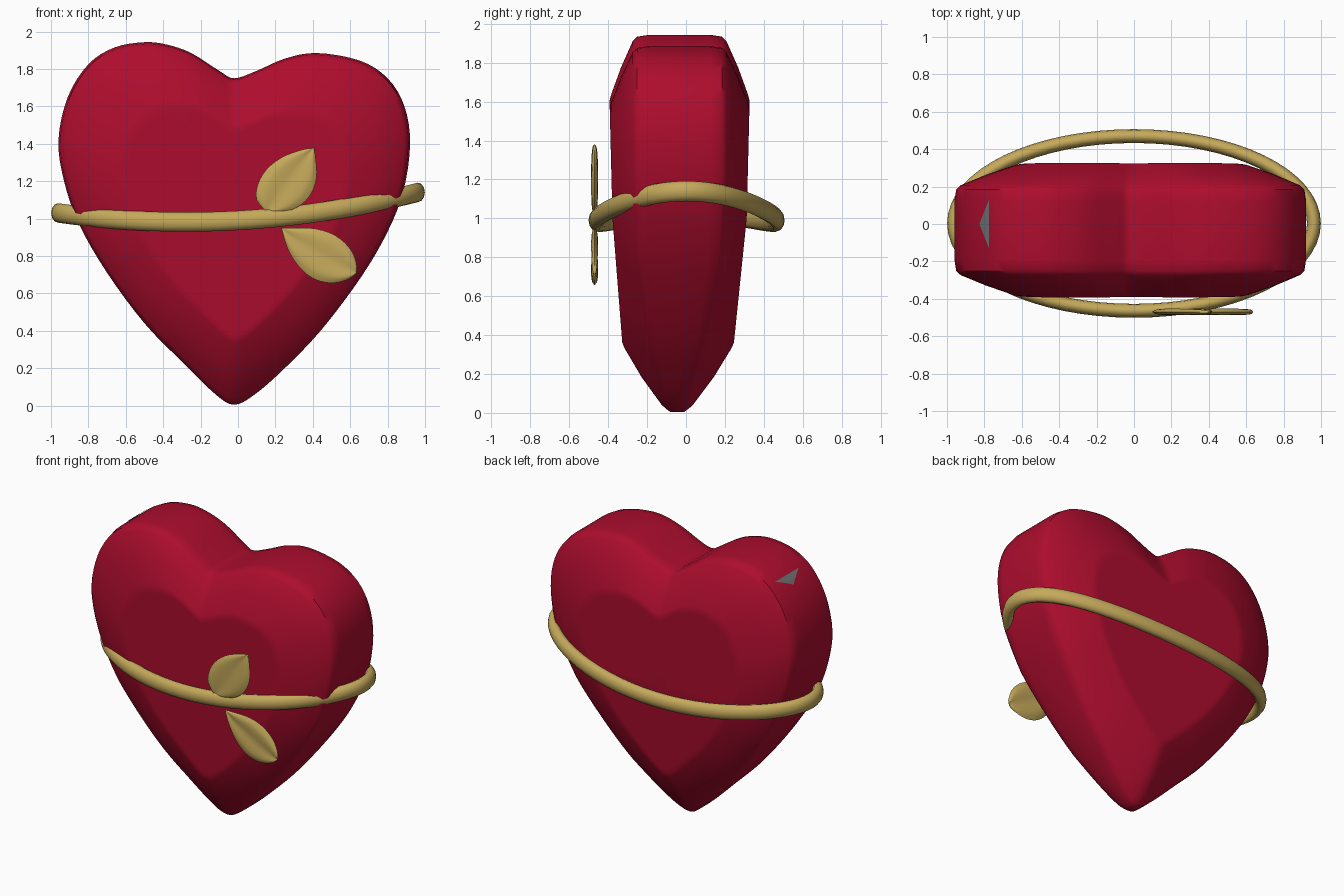
import bpy, bmesh, math
from mathutils import Vector

if "Cube" in bpy.data.objects:
    bpy.data.objects.remove(bpy.data.objects["Cube"])


def material(name, rgb):
    m = bpy.data.materials.new(name)
    m.diffuse_color = (*rgb, 1)
    m.use_nodes = True
    m.node_tree.nodes["Principled BSDF"].inputs["Base Color"].default_value = m.diffuse_color
    return m


RED = material("deep_red", (0.42, 0.004, 0.027))
GOLD = material("gold", (0.56, 0.40, 0.105))
GREY = material("grey", (0.17, 0.17, 0.18))


def finish(name, bm, mat, angle=35):
    bmesh.ops.remove_doubles(bm, verts=bm.verts, dist=1e-5)
    bmesh.ops.recalc_face_normals(bm, faces=bm.faces)
    me = bpy.data.meshes.new(name)
    bm.to_mesh(me)
    bm.free()
    me.materials.append(mat)
    ob = bpy.data.objects.new(name, me)
    bpy.context.collection.objects.link(ob)
    bpy.ops.object.select_all(action='DESELECT')
    ob.select_set(True)
    bpy.context.view_layer.objects.active = ob
    bpy.ops.object.shade_smooth_by_angle(angle=math.radians(angle))
    return ob


def spline(points, steps, closed):
    """Smooth curve through 2D points."""
    p = [Vector(q) for q in points]
    n = len(p)
    get = (lambda i: p[i % n]) if closed else (lambda i: p[max(0, min(n - 1, i))])
    out = []
    for i in range(n if closed else n - 1):
        a, b, c, d = (get(i + k) for k in (-1, 0, 1, 2))
        for s in range(steps):
            t = s / steps
            out.append(0.5 * (2 * b + (c - a) * t + (2 * a - 5 * b + 4 * c - d) * t * t
                              + (3 * b - a - 3 * c + d) * t ** 3))
    if not closed:
        out.append(p[-1])
    return out


def lerp_table(table, x):
    for (x0, y0), (x1, y1) in zip(table, table[1:]):
        if x <= x1:
            return y0 + (y1 - y0) * max(0, (x - x0) / (x1 - x0))
    return table[-1][1]


def bridge(bm, rings, loop):
    n = len(rings[0])
    for a, b in zip(rings, rings[1:]):
        for i in range(n if loop else n - 1):
            j = (i + 1) % n
            bm.faces.new((a[i], a[j], b[j], b[i]))


# Heart: outline lofted through rings that shrink toward the flat front and back
outline = spline([
    (-0.02, 1.75), (-0.10, 1.79), (-0.25, 1.885), (-0.38, 1.93), (-0.50, 1.943),
    (-0.66, 1.915), (-0.80, 1.825), (-0.91, 1.65), (-0.96, 1.42), (-0.93, 1.20),
    (-0.85, 0.97), (-0.70, 0.71), (-0.50, 0.44), (-0.30, 0.235), (-0.12, 0.06),
    (-0.02, 0.005), (0.09, 0.06), (0.25, 0.20), (0.45, 0.41), (0.66, 0.69),
    (0.80, 0.93), (0.885, 1.15), (0.92, 1.40), (0.89, 1.60), (0.80, 1.75),
    (0.65, 1.845), (0.42, 1.885), (0.25, 1.855), (0.10, 1.79)], 4, True)
CENTRE = Vector((-0.01, 1.0))
INNER = 0.64
face_depth = [(0.0, 0.25), (0.36, 0.287), (1.0, 0.345), (1.6, 0.36)]
band_depth = [(0.0, 0.05), (0.3, 0.13), (0.8, 0.21), (1.2, 0.225), (2.0, 0.225)]


def heart_ring(bm, scale, frac, side):
    """frac 0..1 lies on the side band, 1..2 on the chamfer, 2 on the face."""
    ring = []
    for q in outline:
        p = CENTRE + (q - CENTRE) * scale
        band = lerp_table(band_depth, q.y)
        inner = CENTRE + (q - CENTRE) * min(scale, INNER)
        face = lerp_table(face_depth, inner.y)
        d = band * frac if frac <= 1 else band + (face - band) * (frac - 1)
        mid = -0.045 + 0.012 * min(1, p.y)
        ring.append(bm.verts.new((p.x, mid + side * d, p.y)))
    return ring


bm = bmesh.new()
half = [(1.0, 0.7), (0.99, 0.97), (0.965, 1.12), (0.82, 1.57), (0.67, 1.95),
        (INNER, 2), (0.61, 2), (0.4, 2), (0.15, 2)]
rings = [heart_ring(bm, s, f, -1) for s, f in reversed(half)]
rings.append(heart_ring(bm, 1.0, 0, 1))
rings += [heart_ring(bm, s, f, 1) for s, f in half]
bridge(bm, rings, True)
for ring in (rings[0], rings[-1]):
    y = sum(v.co.y for v in ring) / len(ring)
    hub = bm.verts.new((CENTRE.x, y, CENTRE.y))
    for i, v in enumerate(ring):
        bm.faces.new((v, ring[(i + 1) % len(ring)], hub))
finish("heart", bm, RED, 40)

# Small grey chip lying on the upper left lobe
upper = sorted((q.x, q.y) for q in outline if q.x < -0.5 and q.y > 1.5)
bm = bmesh.new()
rows = []
for k in range(7):
    t = k / 6
    x = -0.825 + 0.05 * t
    z = lerp_table(upper, x) + 0.006
    rows.append([bm.verts.new((x, s * (0.005 + 0.125 * t), z)) for s in (-1, 1)])
bridge(bm, rows, False)
chip = finish("grey_chip", bm, GREY)
if chip.data.polygons[0].normal.z < 0:
    chip.data.flip_normals()

# Gold band: elliptical tube swept round the heart, rising on the right
bm = bmesh.new()
rings = []
SEG, SIDES = 64, 12
for i in range(SEG):
    a = math.tau * i / SEG
    c = Vector((0.962 * math.cos(a), 0.467 * math.sin(a) + 0.003,
                1.0375 + 0.055 * math.cos(a) + 0.0475 * math.cos(2 * a)))
    out = Vector((0.467 * math.cos(a), 0.962 * math.sin(a), 0)).normalized()
    rings.append([bm.verts.new(c + out * 0.037 * math.cos(b) + Vector((0, 0, 0.052 * math.sin(b))))
                  for b in (math.tau * k / SIDES for k in range(SIDES))])
bridge(bm, rings + [rings[0]], True)
finish("band", bm, GOLD, 60)


# Leaves: two puffed surfaces between a pair of edges, creased on the midrib
def leaf(name, edge_a, edge_b, y):
    left, right = spline(edge_a, 3, False), spline(edge_b, 3, False)
    last = len(left) - 1
    bm = bmesh.new()
    for side in (-1, 1):
        rows = []
        for i, (a, b) in enumerate(zip(left, right)):
            taper = math.sin(math.pi * i / last) ** 0.5 if 0 < i < last else 0
            row = []
            for k in range(11):
                v = k / 10
                puff = 0.021 * (4 * v * (1 - v)) ** 0.4 if 0 < k < 10 else 0
                crease = 0.013 * max(0, 1 - abs(v - 0.5) / 0.3)
                p = a.lerp(b, v)
                row.append(bm.verts.new((p.x, y + side * taper * (puff - crease), p.y)))
            rows.append(row)
        bridge(bm, rows, False)
    bmesh.ops.remove_doubles(bm, verts=bm.verts, dist=1e-5)
    bmesh.ops.dissolve_degenerate(bm, edges=bm.edges, dist=1e-5)
    finish(name, bm, GOLD, 50)


leaf("upper_leaf",
     [(0.15, 1.035), (0.10, 1.10), (0.105, 1.18), (0.15, 1.26), (0.23, 1.325), (0.33, 1.365), (0.408, 1.38)],
     [(0.15, 1.035), (0.25, 1.035), (0.34, 1.075), (0.395, 1.14), (0.42, 1.22), (0.417, 1.31), (0.408, 1.38)],
     -0.47)
leaf("lower_leaf",
     [(0.23, 0.95), (0.265, 0.84), (0.32, 0.75), (0.40, 0.68), (0.50, 0.655), (0.59, 0.675), (0.635, 0.71)],
     [(0.23, 0.95), (0.32, 0.95), (0.42, 0.945), (0.52, 0.91), (0.595, 0.845), (0.632, 0.77), (0.635, 0.71)],
     -0.47)
